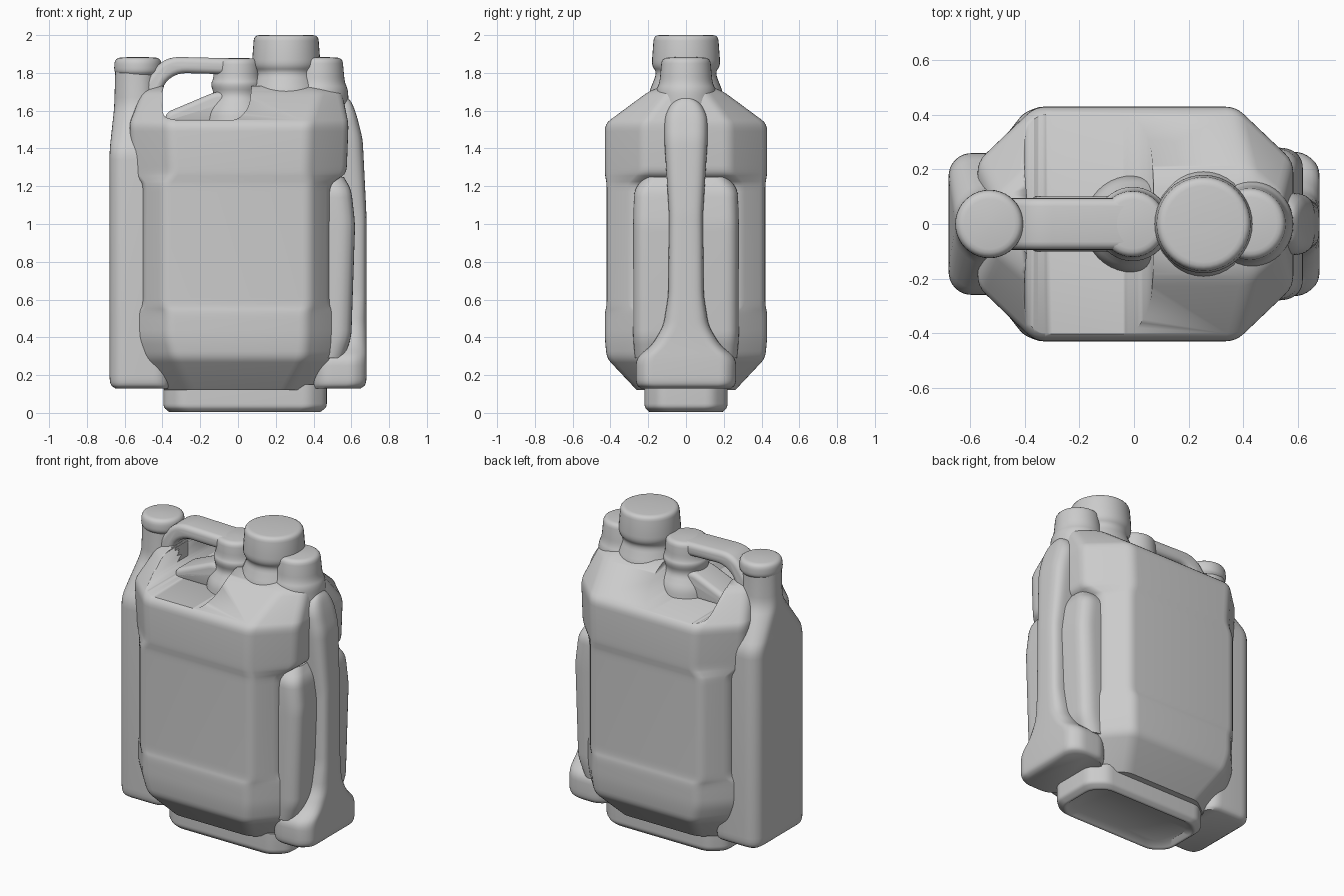
import bpy, bmesh, math
from mathutils import Vector

if "Cube" in bpy.data.objects:
    bpy.data.objects.remove(bpy.data.objects["Cube"])


def fillet(pts, r, n=4, closed=True):
    """Round the corners of a polyline of any dimension."""
    pts = [list(map(float, p)) for p in pts]
    out, m = [], len(pts)

    def toward(a, b):
        d = math.dist(a, b)
        t = min(r, 0.45 * d) / d
        return [u + (v - u) * t for u, v in zip(a, b)]
    for i, p in enumerate(pts):
        if not closed and i in (0, m - 1):
            out.append(p)
            continue
        a, b = toward(p, pts[i - 1]), toward(p, pts[(i + 1) % m])
        for k in range(n + 1):
            t = k / n
            out.append([(1 - t) ** 2 * u + 2 * t * (1 - t) * v + t * t * w
                        for u, v, w in zip(a, p, b)])
    return out


def finish(name, bm, angle=40):
    bmesh.ops.recalc_face_normals(bm, faces=bm.faces)
    me = bpy.data.meshes.new(name)
    bm.to_mesh(me)
    bm.free()
    ob = bpy.data.objects.new(name, me)
    bpy.context.collection.objects.link(ob)
    bpy.ops.object.select_all(action='DESELECT')
    ob.select_set(True)
    bpy.context.view_layer.objects.active = ob
    bpy.ops.object.shade_smooth_by_angle(angle=math.radians(angle))
    return ob


def skin(name, rings):
    bm = bmesh.new()
    vs = [[bm.verts.new(p) for p in ring] for ring in rings]
    n = len(vs[0])
    for a, b in zip(vs, vs[1:]):
        for i in range(n):
            j = (i + 1) % n
            bm.faces.new((a[i], a[j], b[j], b[i]))
    bm.faces.new(vs[0][::-1])
    bm.faces.new(vs[-1])
    return finish(name, bm)


def loft(name, rows, soft=0.04, corner=0.04):
    """Rows are z, left x, right x, half depth, chamfer x, chamfer y."""
    rings = []
    for z, l, r, y, cx, cy in fillet(rows, soft, closed=False):
        octagon = [(l + cx, -y), (r - cx, -y), (r, cy - y), (r, y - cy),
                   (r - cx, y), (l + cx, y), (l, y - cy), (l, cy - y)]
        rings.append([(px, py, z) for px, py in fillet(octagon, corner)])
    return skin(name, rings)


def lathe(name, cx, profile, soft=0.03, n=40):
    """Turn a radius/height profile about a vertical axis at (cx, 0)."""
    rings = [[(cx + r * math.cos(math.tau * i / n), r * math.sin(math.tau * i / n), z)
              for i in range(n)] for r, z in fillet(profile, soft, closed=False)]
    return skin(name, rings)


def slab(name, outline, half, bevel, corner):
    """Extrude a rounded x/z outline along y, with rounded rims."""
    pts = fillet(outline, corner)
    bm = bmesh.new()
    face = bm.faces.new([bm.verts.new((x, -half, z)) for x, z in pts])
    ext = bmesh.ops.extrude_face_region(bm, geom=[face])
    moved = [g for g in ext['geom'] if isinstance(g, bmesh.types.BMVert)]
    bmesh.ops.translate(bm, verts=moved, vec=Vector((0, 2 * half, 0)))
    if bevel:
        rim = [e for e in bm.edges if abs(e.verts[0].co.y - e.verts[1].co.y) < 1e-5]
        bmesh.ops.bevel(bm, geom=rim, offset=bevel, segments=4, profile=0.5,
                        affect='EDGES')
    return finish(name, bm)


# main can body
body = loft('body', [
    (0.12, -0.39, 0.39, 0.26, 0.13, 0.10),
    (0.29, -0.50, 0.51, 0.42, 0.16, 0.18),
    (0.40, -0.54, 0.53, 0.43, 0.17, 0.19),
    (0.53, -0.54, 0.53, 0.43, 0.17, 0.19),
    (0.57, -0.505, 0.49, 0.42, 0.11, 0.14),
    (1.21, -0.505, 0.49, 0.42, 0.11, 0.14),
    (1.27, -0.56, 0.575, 0.43, 0.21, 0.20),
    (1.53, -0.575, 0.585, 0.43, 0.21, 0.20),
    (1.70, -0.51, 0.55, 0.20, 0.12, 0.10),
    (1.73, -0.45, 0.50, 0.13, 0.10, 0.07)])

# hand opening through the shoulder
cutter = slab('hand_opening_cutter',
              [(-0.40, 1.57), (-0.34, 1.55), (0.0, 1.55), (0.06, 1.62),
               (0.08, 1.80), (-0.33, 1.80), (-0.40, 1.73)], 0.7, 0, 0.04)
cutter.hide_render = True
mod = body.modifiers.new('opening', 'BOOLEAN')
mod.operation, mod.solver, mod.object = 'DIFFERENCE', 'EXACT', cutter
bpy.context.view_layer.objects.active = body
bpy.ops.object.modifier_apply(modifier=mod.name)
bpy.data.objects.remove(cutter)

# carrying handle
slab('handle', [(-0.57, 1.53), (-0.51, 1.73), (-0.42, 1.85), (-0.35, 1.885),
                (0.05, 1.875), (0.05, 1.79), (-0.32, 1.80), (-0.40, 1.74),
                (-0.40, 1.53)], 0.095, 0.03, 0.05)

# sloping web inside the hand opening
slab('handle_web', [(-0.39, 1.53), (-0.38, 1.59), (-0.12, 1.70), (0.05, 1.70),
                    (0.05, 1.53)], 0.10, 0.03, 0.03)

# recessed foot
loft('foot', [
    (0.03, -0.33, 0.40, 0.15, 0.08, 0.07),
    (0.00, -0.36, 0.43, 0.19, 0.08, 0.07),
    (0.03, -0.395, 0.47, 0.22, 0.09, 0.08),
    (0.15, -0.395, 0.47, 0.22, 0.09, 0.08)], 0.02)

# side tank with bottle shoulder
loft('side_tank', [
    (0.13, -0.65, -0.37, 0.23, 0.03, 0.03),
    (0.15, -0.68, -0.36, 0.26, 0.05, 0.05),
    (1.39, -0.68, -0.36, 0.26, 0.05, 0.05),
    (1.62, -0.655, -0.42, 0.118, 0.07, 0.07),
    (1.81, -0.65, -0.425, 0.112, 0.066, 0.066)], 0.05)

# flared rib on the opposite side
loft('side_rib', [
    (0.13, 0.40, 0.65, 0.24, 0.06, 0.05),
    (0.15, 0.40, 0.68, 0.265, 0.06, 0.05),
    (0.29, 0.40, 0.68, 0.265, 0.06, 0.05),
    (0.36, 0.40, 0.68, 0.18, 0.05, 0.04),
    (0.46, 0.40, 0.68, 0.12, 0.04, 0.04),
    (0.62, 0.40, 0.68, 0.094, 0.03, 0.03),
    (1.05, 0.40, 0.68, 0.09, 0.03, 0.03),
    (1.45, 0.42, 0.66, 0.115, 0.04, 0.04),
    (1.57, 0.44, 0.63, 0.115, 0.04, 0.04),
    (1.64, 0.46, 0.605, 0.08, 0.03, 0.03),
    (1.67, 0.48, 0.58, 0.03, 0.02, 0.01)])

# raised pads flanking the rib
loft('side_pad', [
    (0.29, 0.36, 0.56, 0.27, 0.05, 0.04),
    (0.40, 0.36, 0.60, 0.28, 0.05, 0.04),
    (1.00, 0.36, 0.62, 0.28, 0.05, 0.04),
    (1.18, 0.36, 0.60, 0.275, 0.05, 0.04),
    (1.25, 0.36, 0.56, 0.22, 0.05, 0.04)])

# necks and caps
lathe('tank_cap', -0.53, [(0.11, 1.79), (0.127, 1.81), (0.122, 1.88), (0.01, 1.885)])
lathe('main_cap', 0.255, [(0.20, 1.62), (0.195, 1.70), (0.155, 1.80),
                          (0.182, 1.84), (0.17, 2.00), (0.01, 2.00)])
lathe('middle_cap', -0.005, [(0.18, 1.53), (0.17, 1.60), (0.12, 1.68), (0.14, 1.74),
                             (0.125, 1.77), (0.12, 1.875), (0.01, 1.88)])
lathe('small_cap', 0.425, [(0.16, 1.62), (0.158, 1.71), (0.14, 1.75),
                           (0.128, 1.88), (0.01, 1.885)])
